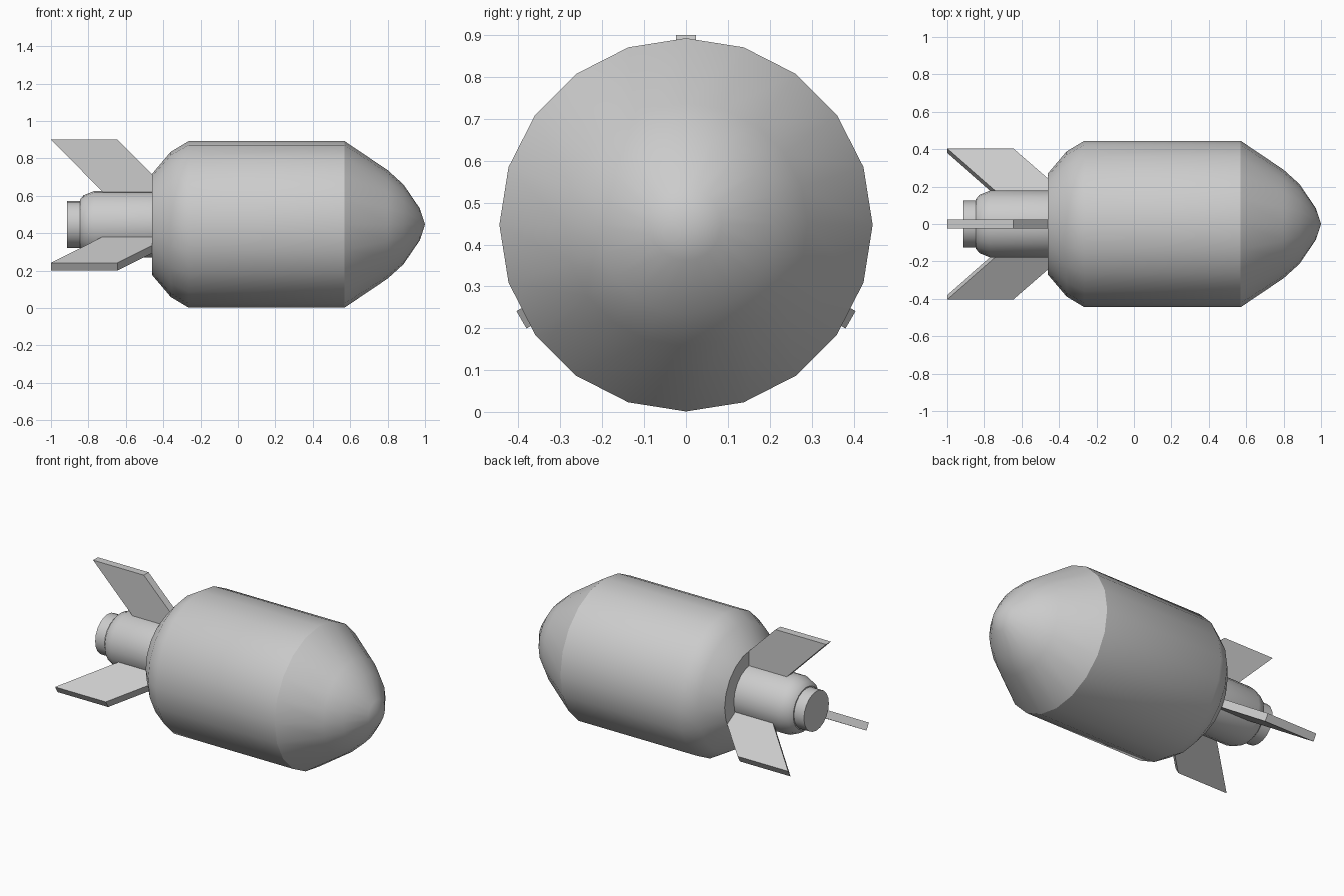
import bpy, bmesh
from math import sin, cos, pi, radians
from mathutils import Matrix

if "Cube" in bpy.data.objects:
    bpy.data.objects.remove(bpy.data.objects["Cube"])

AXIS_Z = 0.447
SIDES = 20


def finish(name, bm, smooth_angle=None):
    bmesh.ops.recalc_face_normals(bm, faces=bm.faces)
    mesh = bpy.data.meshes.new(name)
    bm.to_mesh(mesh)
    bm.free()
    obj = bpy.data.objects.new(name, mesh)
    bpy.context.collection.objects.link(obj)
    if smooth_angle:
        bpy.ops.object.select_all(action='DESELECT')
        obj.select_set(True)
        bpy.context.view_layer.objects.active = obj
        bpy.ops.object.shade_smooth_by_angle(angle=radians(smooth_angle))
    return obj


def lathe(name, profile):
    """Turn (x, radius) points around the long axis; radius 0 makes a tip."""
    bm = bmesh.new()
    rings = []
    for x, r in profile:
        n = SIDES if r > 0 else 1
        rings.append([bm.verts.new((x, r * cos(2 * pi * i / SIDES),
                                    AXIS_Z + r * sin(2 * pi * i / SIDES)))
                      for i in range(n)])
    for a, b in zip(rings, rings[1:]):
        for i in range(SIDES):
            j = (i + 1) % SIDES
            if len(b) == 1:
                bm.faces.new((a[i], a[j], b[0]))
            else:
                bm.faces.new((a[i], a[j], b[j], b[i]))
    for ring in (rings[0], rings[-1]):
        if len(ring) > 1:
            bm.faces.new(ring)
    return finish(name, bm, 33)


# Main casing with pointed nose
lathe("bomb_body", [(-0.46, 0.27), (-0.36, 0.388), (-0.265, 0.445), (0.57, 0.445),
                    (0.80, 0.29), (0.885, 0.213), (0.972, 0.085), (1.0, 0)])

# Tail tube with rounded end, and the end cap
lathe("tail_tube", [(-0.845, 0.132), (-0.825, 0.156), (-0.77, 0.178), (-0.44, 0.178)])
lathe("tail_cap", [(-0.915, 0.125), (-0.83, 0.125)])

# Three swept fins, 120 degrees apart
outline = [(-1.0, 0.453), (-0.645, 0.453), (-0.46, 0.268), (-0.44, 0.15), (-0.70, 0.15)]
for k in range(3):
    bm = bmesh.new()
    face = bm.faces.new([bm.verts.new((x, -0.024, r)) for x, r in outline])
    ext = bmesh.ops.extrude_face_region(bm, geom=[face])
    moved = [v for v in ext["geom"] if isinstance(v, bmesh.types.BMVert)]
    bmesh.ops.translate(bm, verts=moved, vec=(0, 0.048, 0))
    bm.transform(Matrix.Translation((0, 0, AXIS_Z)) @ Matrix.Rotation(k * 2 * pi / 3, 4, 'X'))
    finish(f"fin_{k + 1}", bm)
